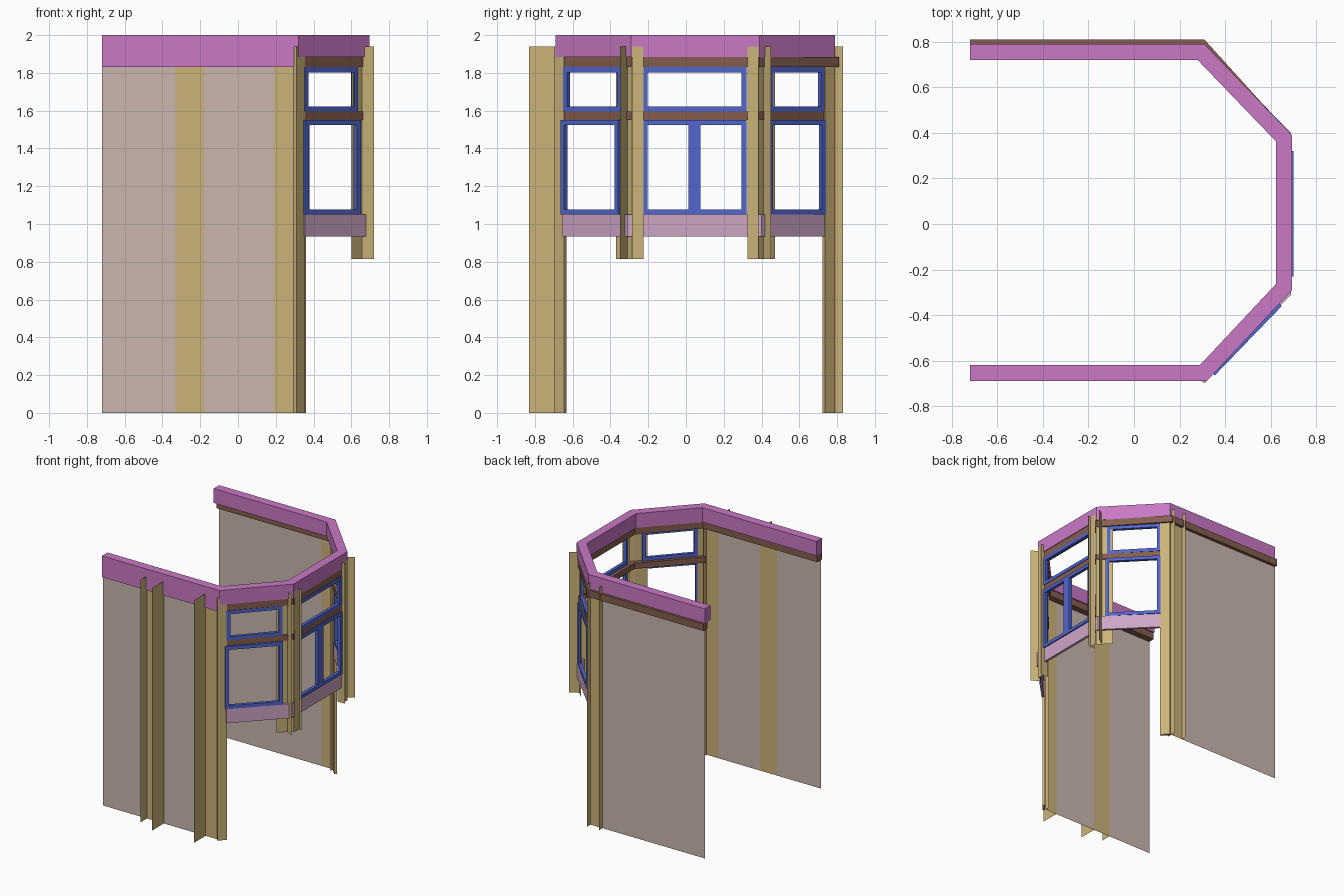
import bpy, bmesh
from mathutils import Vector

if "Cube" in bpy.data.objects:
    bpy.data.objects.remove(bpy.data.objects["Cube"])

def material(name, rgb):
    m = bpy.data.materials.new(name)
    m.diffuse_color = tuple((c / 255) ** 2.2 for c in rgb) + (1,)
    m.use_nodes = True
    m.node_tree.nodes["Principled BSDF"].inputs["Base Color"].default_value = m.diffuse_color
    return m

PINK = material("cornice_pink", (200, 120, 196))
GOLD = material("pilaster_gold", (202, 178, 120))
WALL = material("wall_beige", (201, 181, 172))
BLUE = material("window_blue", (82, 102, 205))
BROWN = material("ledge_brown", (132, 94, 80))
MAUVE = material("sill_mauve", (204, 164, 196))

def finish(name, bm, mat):
    bmesh.ops.recalc_face_normals(bm, faces=bm.faces)
    me = bpy.data.meshes.new(name)
    bm.to_mesh(me)
    bm.free()
    me.materials.append(mat)
    ob = bpy.data.objects.new(name, me)
    bpy.context.collection.objects.link(ob)

def band(name, pts, width, z0, z1, mat):
    """Mitred strip of rectangular section; inward is right of travel."""
    pts = [Vector(p) for p in pts]
    dirs = [(b - a).normalized() for a, b in zip(pts, pts[1:])]
    bm = bmesh.new()
    rings = []
    for i, p in enumerate(pts):
        a, b = dirs[max(i - 1, 0)], dirs[min(i, len(dirs) - 1)]
        na, nb = Vector((a.y, -a.x)), Vector((b.y, -b.x))
        q = p + (na + nb) * width / (1 + na.dot(nb))
        rings.append([bm.verts.new((v.x, v.y, z))
                      for v, z in ((p, z0), (p, z1), (q, z1), (q, z0))])
    for r, s in zip(rings, rings[1:]):
        for k in range(4):
            bm.faces.new((r[k], r[k - 1], s[k - 1], s[k]))
    bm.faces.new(rings[0])
    bm.faces.new(rings[-1])
    finish(name, bm, mat)

def sheet(name, pts, z0, z1, mat):
    """Thin vertical folded sheet following plan points."""
    bm = bmesh.new()
    cols = [[bm.verts.new((x, y, z)) for z in (z0, z1)] for x, y in pts]
    for a, b in zip(cols, cols[1:]):
        bm.faces.new((a[0], b[0], b[1], a[1]))
    finish(name, bm, mat)

def window(name, p, q, z0, z1, mullion=False, b=0.027, depth=0.025):
    """Open rectangular frame with optional centre mullion."""
    p, q = Vector(p), Vector(q)
    w = (q - p).length
    d = (q - p) / w
    n = Vector((d.y, -d.x))
    bm = bmesh.new()
    bars = [(0, b, z0, z1), (w - b, w, z0, z1),
            (b, w - b, z0, z0 + b), (b, w - b, z1 - b, z1)]
    if mullion:
        bars.append((w / 2 - 0.033, w / 2 + 0.033, z0 + b, z1 - b))
    for s0, s1, a, c in bars:
        vs = bmesh.ops.create_cube(bm, size=1)["verts"]
        for v in vs:
            xy = p + d * (s0 if v.co.x < 0 else s1) + n * (0 if v.co.y < 0 else depth)
            v.co = (xy.x, xy.y, a if v.co.z < 0 else c)
    finish(name, bm, BLUE)

# Cornice around the top, with a deeper face along the front wall
band("cornice", [(-.72, .79), (.31, .79), (.695, .39), (.695, -.29), (.32, -.69), (-.72, -.69)],
     0.07, 1.885, 2.0, PINK)
sheet("cornice_front_face", [(-.72, -.69), (.31, -.69)], 1.83, 1.89, PINK)

# Ledges below the cornice and between the window rows
band("upper_ledge", [(-.72, .81), (.31, .81), (.69, .39), (.69, -.285), (.315, -.685), (-.72, -.685)],
     0.055, 1.83, 1.885, BROWN)
band("middle_ledge", [(.31, .775), (.69, .385), (.69, -.285), (.315, -.685)],
     0.045, 1.55, 1.595, BROWN)

# Sill panel under the bay windows
band("sill", [(.355, .735), (.69, .40), (.69, -.31), (.355, -.655)], 0.02, 0.935, 1.05, MAUVE)

# Side walls
sheet("back_wall", [(-.72, .785), (.19, .785)], 0, 1.885, WALL)
sheet("front_wall_outer", [(-.72, -.68), (-.33, -.68)], 0, 1.885, WALL)
sheet("front_wall_inner", [(-.18, -.68), (.19, -.68)], 0, 1.885, WALL)

# Front pilaster: back strip in the wall, fins outward
sheet("front_pilaster", [(-.33, -.76), (-.33, -.68), (-.18, -.68), (-.18, -.83)], 0, 1.94, GOLD)

# Corner pilasters, where the walls meet the bay
sheet("front_corner_pilaster", [(.19, -.83), (.19, -.68), (.295, -.68), (.295, -.64)], 0, 1.94, GOLD)
band("front_corner_post", [(.355, -.645), (.31, -.70)], 0.02, 0, 1.94, GOLD)
sheet("back_corner_pilaster", [(.19, .83), (.19, .785), (.295, .785), (.295, .75)], 0, 1.94, GOLD)
sheet("back_corner_fin", [(.295, .785), (.295, .83)], 0, 1.94, GOLD)
band("back_corner_post", [(.31, .79), (.36, .735)], 0.02, 0, 1.94, GOLD)

# Hanging bay pilasters at the two outer corners
for side, s in (("front", -1), ("back", 1)):
    def y(v):
        return 0.05 + s * v
    sheet(side + "_bay_pilaster_angled", [(.60, y(.42)), (.66, y(.355)), (.69, y(.33))], .815, 1.94, GOLD)
    sheet(side + "_bay_pilaster_face", [(.70, y(.335)), (.70, y(.275))], .815, 1.94, GOLD)
    sheet(side + "_bay_pilaster_fin", [(.655, y(.275)), (.72, y(.275))], .815, 1.94, GOLD)
    sheet(side + "_bay_pilaster_outer_fin", [(.655, y(.36)), (.72, y(.40))], .815, 1.94, GOLD)

# Windows, two rows on three faces
window("back_lower_window", (.36, .74), (.65, .44), 1.05, 1.55)
window("middle_lower_window", (.70, .32), (.70, -.23), 1.05, 1.55, mullion=True)
window("front_lower_window", (.65, -.36), (.355, -.665), 1.05, 1.55)
window("back_upper_window", (.355, .735), (.635, .44), 1.595, 1.83)
window("middle_upper_window", (.695, .32), (.695, -.23), 1.595, 1.83)
window("front_upper_window", (.635, -.345), (.355, -.65), 1.595, 1.83)
